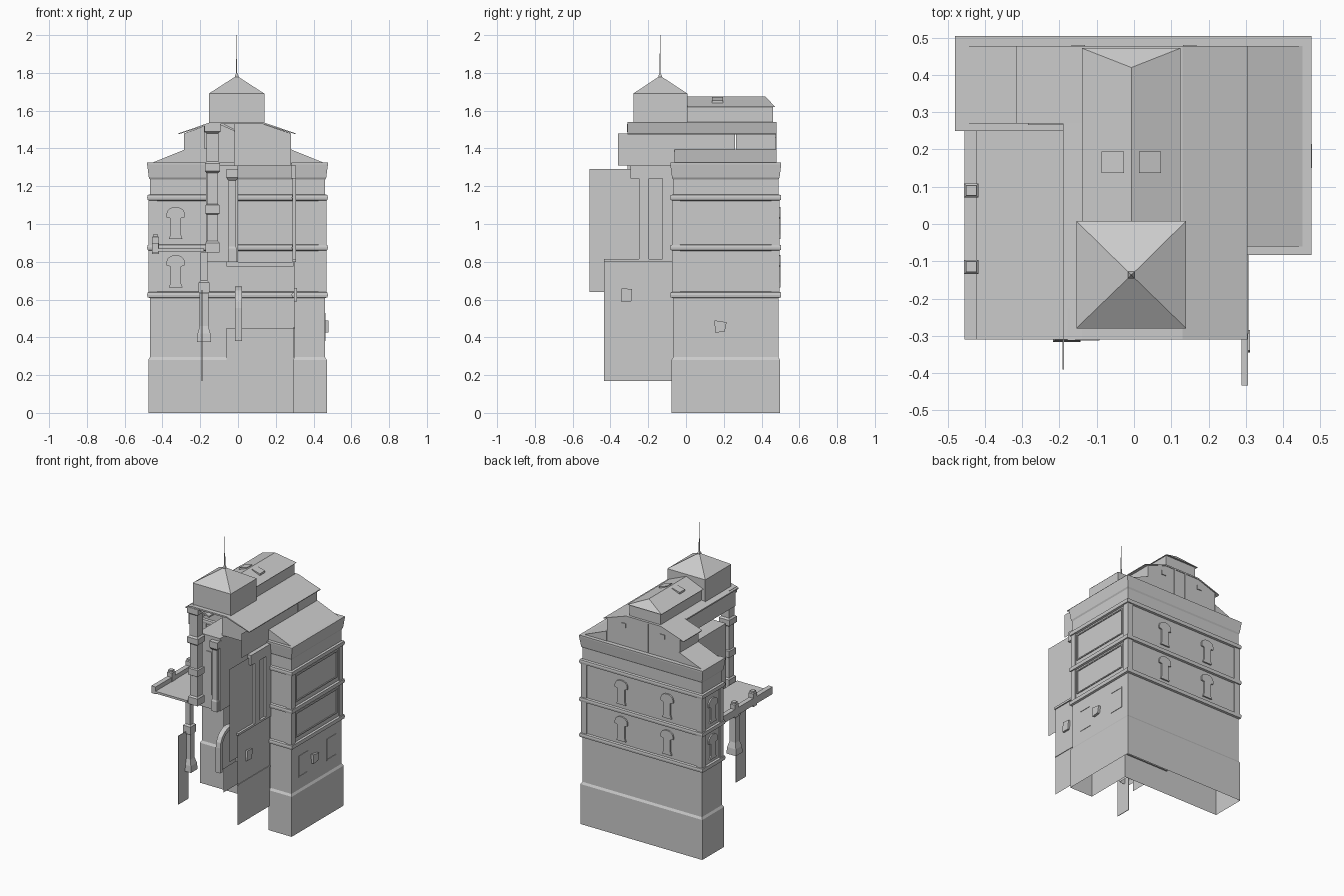
import bpy, math
from mathutils import Vector


def mesh(name, verts, faces):
    me = bpy.data.meshes.new(name)
    me.from_pydata(verts, [], faces)
    me.update()
    ob = bpy.data.objects.new(name, me)
    bpy.context.collection.objects.link(ob)
    return ob


def box(name, x0, x1, y0, y1, z0, z1):
    return prism(name, [(x0, z0), (x1, z0), (x1, z1), (x0, z1)], 'y', y0, y1)


def prism(name, prof, axis, a, b):
    """Extrude a 2D outline along an axis: 'y' takes (x,z), 'x' takes (y,z)."""
    put = (lambda p, t: (p[0], t, p[1])) if axis == 'y' else (lambda p, t: (t, p[0], p[1]))
    n = len(prof)
    v = [put(p, a) for p in prof] + [put(p, b) for p in prof]
    f = [tuple(range(n)), tuple(range(2 * n - 1, n - 1, -1))]
    f += [(i, i + n, (i + 1) % n + n, (i + 1) % n) for i in range(n)]
    return mesh(name, v, f)


def sheet(name, x, y0, y1, z0, z1):
    return mesh(name, [(x, y0, z0), (x, y1, z0), (x, y1, z1), (x, y0, z1)], [(0, 1, 2, 3)])


def offset(poly, d):
    """Grow a counter-clockwise outline by d with mitred corners."""
    out, n = [], len(poly)
    for i in range(n):
        p, q, r = (Vector(poly[(i + k) % n]) for k in (-1, 0, 1))
        a, b = (q - p).normalized(), (r - q).normalized()
        out.append(q + Vector((a.y + b.y, -a.x - b.x)) * d)
    return out


def loft(name, poly, profile):
    """Wall shell following an outline, with a moulding profile of (offset, z)."""
    n, v, f = len(poly), [], []
    for d, z in profile:
        v += [(p.x, p.y, z) for p in offset(poly, d)]
    for k in range(len(profile) - 1):
        f += [(k*n + i, k*n + (i+1) % n, (k+1)*n + (i+1) % n, (k+1)*n + i) for i in range(n)]
    f.append(tuple(range((len(profile) - 1) * n, len(profile) * n)))
    return mesh(name, v, f)


def rect(x0, x1, y0, y1):
    return [(x0, y0), (x1, y0), (x1, y1), (x0, y1)]


def post(name, cx, cy, profile):
    return loft(name, rect(cx - .001, cx + .001, cy - .001, cy + .001), profile)


# main wall shell with plinth, string courses and cornice
plan = [(-.465, .266), (.3, .266), (.3, -.067), (.46, -.067), (.46, .488), (-.465, .488)]
prof = [(.01, 0), (.01, .28), (.001, .295)]
for z in (.625, .875, 1.14):
    prof += [(.001, z - .017), (.014, z - .013), (.016, z), (.014, z + .013), (.001, z + .017)]
prof += [(.001, 1.235), (.007, 1.245), (.016, 1.315), (.016, 1.325), (.004, 1.325)]
loft("main_walls", plan, prof)

# corner pilasters on the two upper storeys
for z0, z1 in ((.64, .86), (.89, 1.125)):
    for x, y in [(-.465, .266), (-.465, .488), (.46, .488), (.46, -.067)]:
        sx, sy = (1 if x < 0 else -1), (-1 if y > .4 else 1)
        xs, ys = sorted((x - sx*.008, x + sx*.035)), sorted((y - sy*.008, y + sy*.035))
        box("corner_pilaster", *xs, *ys, z0, z1)
    # framed panel on the right side
    for y0, y1, a, b in ((-.02, -.012, z0+.04, z1-.015), (.428, .436, z0+.04, z1-.015),
                         (-.02, .436, z0+.032, z0+.04), (-.02, .436, z1-.023, z1-.015)):
        box("panel_frame", .455, .467, y0, y1, a, b)


def keyhole(cz):
    pts = [(-.036, cz - .085), (.036, cz - .085), (.027, cz - .06), (.027, cz + .025), (.048, cz + .03)]
    pts += [(.048 * math.cos(t), cz + .05 + .035 * math.sin(t))
            for t in [math.pi * k / 8 for k in range(9)]]
    return pts + [(-.048, cz + .03), (-.027, cz + .025), (-.027, cz - .06)]


# keyhole windows: back, front of left wing, left side
for cz in (.75, 1.005):
    k = keyhole(cz)
    for cx in (.155, -.2):
        prism("back_window", [(p + cx, q) for p, q in k], 'y', .485, .499)
    prism("front_window", [(p - .33, q) for p, q in k], 'y', .255, .27)
    prism("side_window", [(p + .375, q) for p, q in k], 'x', -.475, -.46)

# lower window frames on the right side, and small side fixtures
for y0, y1 in ((.01, .115), (.32, .43)):
    for a, b, c, d in ((y0, y0+.006, .38, .53), (y1-.006, y1, .38, .53),
                       (y0, y1, .38, .386), (y0, y1, .524, .53)):
        box("lower_window_frame", .455, .464, a, b, c, d)
prism("wall_sign", [(.155, .425), (.205, .43), (.215, .48), (.15, .49)], 'x', .458, .478)
prism("alley_lamp", [(-.345, .59), (-.29, .59), (-.285, .655), (-.34, .66)], 'x', .296, .312)

# side roofs over the two wings
for s, y0 in ((1, -.06), (-1, .27)):
    prism("wing_roof", [(s*.465, 1.32), (s*.28, 1.32), (s*.28, 1.395)], 'y', y0, .478)

# attic block at the back and main roof slopes
prism("attic_back", [(-.285, 1.32), (.28, 1.32), (.28, 1.48), (.13, 1.535), (-.13, 1.535), (-.285, 1.48)],
      'y', .266, .474)
prism("main_roof_back", [(-.315, 1.475), (-.14, 1.53), (.13, 1.53), (.305, 1.475), (.305, 1.48),
                         (.13, 1.54), (-.14, 1.54), (-.315, 1.48)], 'y', .27, .478)
prism("main_roof_front", [(-.19, 1.515), (-.14, 1.53), (.13, 1.53), (.305, 1.475), (.305, 1.48),
                          (.13, 1.54), (-.14, 1.54), (-.19, 1.524)], 'y', -.31, .27)
sheet("attic_right_wall", .28, -.36, .26, 1.31, 1.48)
box("attic_left_wall", -.18, -.165, -.29, .26, 1.4, 1.52)
prism("attic_front_wall", [(-.02, 1.31), (.28, 1.31), (.28, 1.48), (.13, 1.53), (-.02, 1.53)], 'y', -.15, -.145)
for x in (-.04, .05):
    box("back_strip", x, x + .012, .465, .478, 1.33, 1.53)
for x in (-.15, .15):
    box("attic_window", x - .018, x + .018, .465, .48, 1.455, 1.485)

# raised clerestory with hipped roof and skylights
box("clerestory", -.125, .115, -.02, .46, 1.53, 1.62)
mesh("clerestory_roof",
     [(-.14, -.02, 1.62), (.125, -.02, 1.62), (.125, .472, 1.62), (-.14, .472, 1.62),
      (-.007, -.02, 1.675), (-.007, .42, 1.675)],
     [(0, 4, 5, 3), (1, 2, 5, 4), (2, 3, 5), (0, 1, 4), (0, 3, 2, 1)])
for s in (1, -1):
    prism("skylight", [(-.007 + s*.02, 1.66), (-.007 + s*.08, 1.64), (-.007 + s*.08, 1.655),
                       (-.007 + s*.02, 1.672)], 'y', .137, .195)

# tower with pyramid roof and finial
tower = rect(-.155, .14, -.28, .008)
loft("tower", tower, [(-.001, 1.535), (-.001, 1.69)])
mesh("tower_roof", [(x, y, 1.69) for x, y in tower] + [(-.007, -.137, 1.785)],
     [(0, 1, 4), (1, 2, 4), (2, 3, 4), (3, 0, 4), (3, 2, 1, 0)])
post("finial", -.007, -.137, [(.008, 1.77), (.008, 1.785), (.002, 1.8), (.0, 2.0)])
prism("front_hood", [(-.18, 1.49), (-.18, 1.5), (-.095, 1.54), (-.015, 1.5), (-.015, 1.49), (-.095, 1.525)],
      'y', -.3, -.2)

# tall front post, lower pedestal column and its fin wall
post("front_post", -.135, -.27,
     [(.036, .85), (.036, .9), (.028, .91), (.028, 1.05), (.036, 1.055), (.036, 1.1), (.028, 1.105),
      (.028, 1.27), (.04, 1.28), (.04, 1.32), (.03, 1.33), (.03, 1.48), (.042, 1.49), (.042, 1.53)])
post("lower_column", -.18, -.28,
     [(.036, .375), (.033, .42), (.022, .46), (.022, .63), (.028, .64), (.028, .69), (.018, .7), (.018, .85)])
box("fin_wall", -.192, -.188, -.39, -.28, .17, .65)

# left terrace with parapet and posts
box("terrace_slab", -.455, -.18, -.31, .266, .855, .87)
box("terrace_parapet", -.455, -.422, -.31, .25, .85, .9)
for y in (.09, -.115):
    post("parapet_post", -.437, y, [(.018, .84), (.018, .93), (.013, .935), (.013, .945)])

# upper bay beside the alley
box("upper_bay", -.17, 0, -.2, .266, .8, 1.31)
box("bay_frame", -.1, -.06, -.206, -.2, .9, 1.2)
post("bay_pilaster", -.03, -.2, [(.022, .8), (.022, .87), (.018, .88), (.018, 1.23), (.03, 1.245), (.03, 1.29)])

# left alley wall with arched doorway
sheet("alley_left_wall", -.058, -.08, .266, .17, .8)


def arch(r, z0, base):
    return [(-.11 + r * math.cos(t), z0 + r * math.sin(t)) for t in [math.pi*k/10 for k in range(11)]] \
        + [(-.11 - r, base), (-.11 + r, base)]


outer, inner = arch(.115, .555, .38), arch(.09, .555, .38)
for i in list(range(10)) + [10, 12]:
    j = (i + 1) % 13
    prism("arch_surround", [outer[i], outer[j], inner[j], inner[i]], 'x', -.015, .02)
prism("arch_door", inner, 'x', -.012, -.002)

# alley end ledges
box("alley_ledge", -.06, .295, .245, .266, .775, .8)
box("alley_plinth", -.06, .295, .255, .266, .17, .45)

# right alley wall: thin sheets with ledge, pilasters and beam
sheet("alley_wall_lower", .298, -.433, -.07, .17, .81)
sheet("alley_wall_upper", .29, -.51, -.07, .64, 1.29)
box("alley_wall_ledge", .288, .306, -.433, -.07, .8, .815)
box("alley_wall_plinth", .294, .302, -.433, -.07, .445, .455)
for y in (-.23, -.105):
    box("alley_pilaster", .288, .306, y - .02, y + .035, .815, 1.24)
box("alley_beam", .28, .308, -.295, -.07, 1.24, 1.31)
